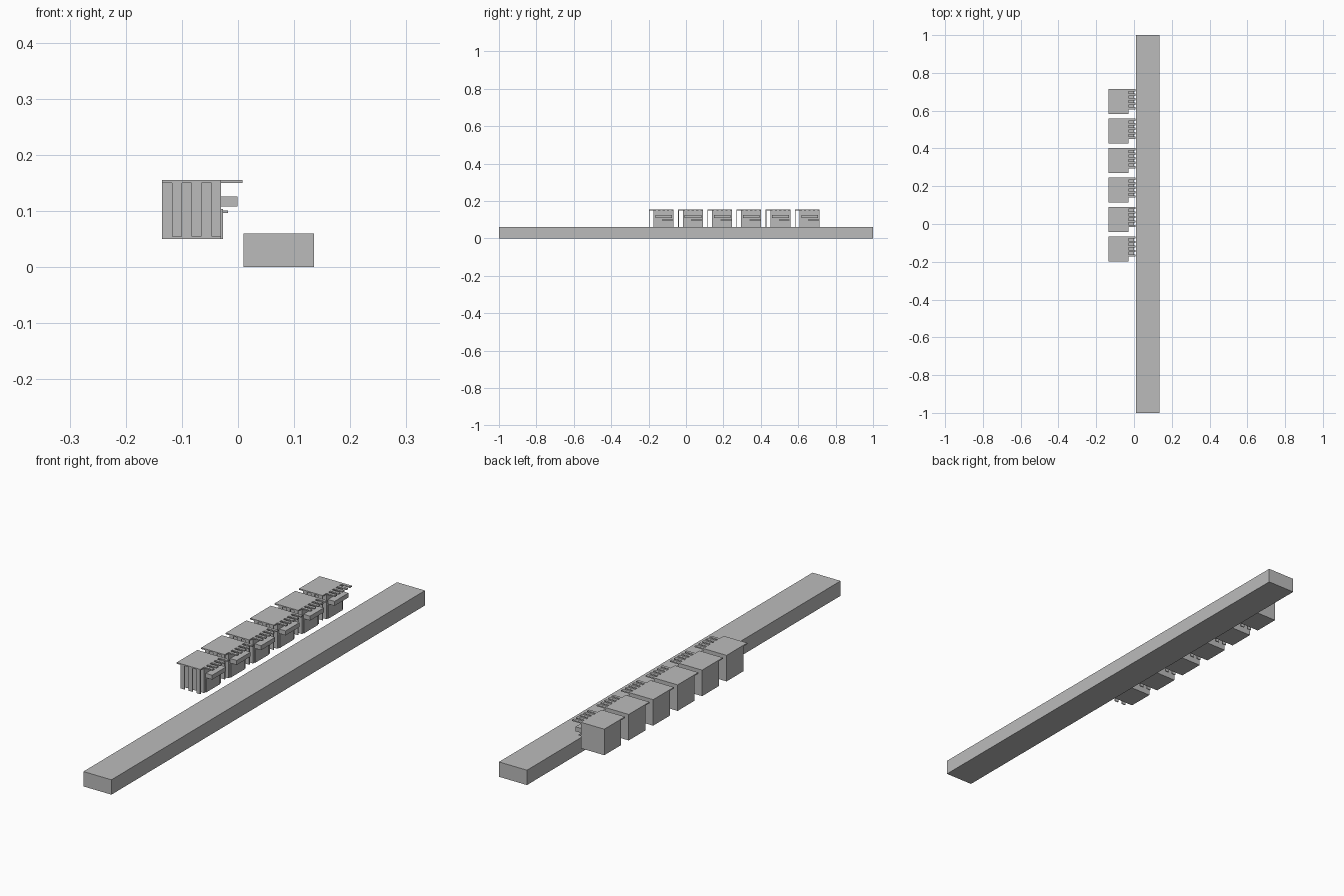
import bpy
import bmesh
from mathutils import Vector

cube = bpy.data.objects.get("Cube")
if cube:
    bpy.data.objects.remove(cube, do_unlink=True)

grey = bpy.data.materials.new("plain grey")
grey.use_nodes = True
colour = (0.5, 0.5, 0.5, 1)
grey.diffuse_color = colour
grey.node_tree.nodes["Principled BSDF"].inputs["Base Color"].default_value = colour


def build(name, boxes):
    """Make one object from (low corner, high corner) boxes."""
    bm = bmesh.new()
    for low, high in boxes:
        low, high = Vector(low), Vector(high)
        for v in bmesh.ops.create_cube(bm, size=1)["verts"]:
            v.co = (low + high) / 2 + v.co * (high - low)
    mesh = bpy.data.meshes.new(name)
    bm.to_mesh(mesh)
    bm.free()
    mesh.materials.append(grey)
    obj = bpy.data.objects.new(name, mesh)
    bpy.context.collection.objects.link(obj)
    return obj


# Long low bar
build("long_bar", [((0.01, -1, 0), (0.135, 1, 0.06))])

# Shared stall sizes
LEFT, RIGHT = -0.135, -0.03
BASE, EAVE, TOP = 0.05, 0.15, 0.155
DEPTH, PORCH, PITCH = 0.132, 0.025, 0.156

for i in range(6):
    y = -0.198 + PITCH * i
    wall, back = y + PORCH, y + DEPTH

    # Body and the roof that overhangs its front
    build(f"stall_body_{i + 1}", [((LEFT, wall, BASE), (RIGHT, back, EAVE))])
    build(f"stall_roof_{i + 1}", [((LEFT, y, EAVE), (RIGHT, back, TOP))])

    # Thin strips hanging from the front edge of the roof
    step = (RIGHT - LEFT) / 6
    build(f"front_strips_{i + 1}", [
        ((LEFT + step * k, y, 0.055), (LEFT + step * (k + 1), y + 0.004, EAVE))
        for k in (1, 3, 5)])

    # Awning slats reaching out over the counter
    slat = (back - wall) / 9
    build(f"awning_slats_{i + 1}", [
        ((RIGHT, wall + slat * k, EAVE), (0.008, wall + slat * (k + 1), TOP))
        for k in range(0, 9, 2)])

    # Counter, ledge beneath it and thin lower panel
    build(f"counter_{i + 1}", [((RIGHT, wall + 0.01, 0.108), (-0.001, back - 0.008, 0.126))])
    build(f"ledge_{i + 1}", [((RIGHT, wall + 0.045, 0.097), (-0.018, back - 0.004, 0.101))])
    build(f"lower_panel_{i + 1}", [((RIGHT, wall + 0.01, BASE), (-0.027, back - 0.01, 0.104))])
